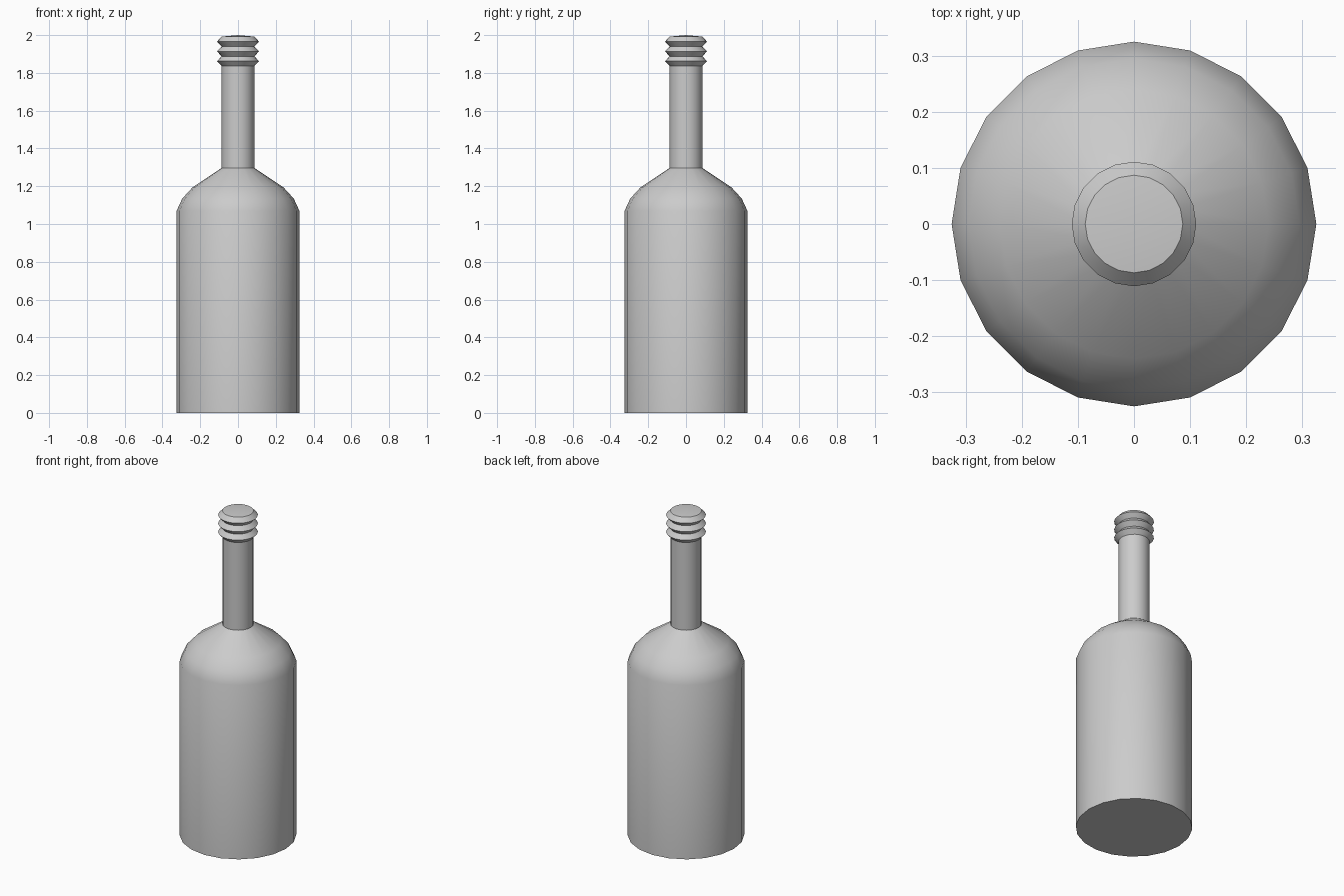
import bpy
import bmesh
import math

cube = bpy.data.objects.get("Cube")
if cube:
    bpy.data.objects.remove(cube, do_unlink=True)

SIDES = 20

grey = bpy.data.materials.new("plain grey")
grey.use_nodes = True
colour = (0.6, 0.6, 0.6, 1)
grey.diffuse_color = colour
grey.node_tree.nodes["Principled BSDF"].inputs["Base Color"].default_value = colour

# Body, rounded shoulder and neck
profile = [(0.325, 0), (0.325, 1.07), (0.295, 1.135), (0.24, 1.195),
           (0.087, 1.297), (0.087, 1.836)]
# Three ridges around the mouth
for i in range(3):
    z = 1.862 + i * 0.052
    profile += [(0.111, z), (0.087, z + 0.026)]


def lathe(name, points, top_z):
    bm = bmesh.new()
    rings = []
    for r, z in points:
        rings.append([bm.verts.new((r * math.cos(a), r * math.sin(a), z))
                      for a in (math.tau * k / SIDES for k in range(SIDES))])
    for low, high in zip(rings, rings[1:]):
        for k in range(SIDES):
            n = (k + 1) % SIDES
            bm.faces.new((low[k], low[n], high[n], high[k]))
    # Flat base and slightly domed top
    bm.faces.new(rings[0][::-1])
    tip = bm.verts.new((0, 0, top_z))
    for k in range(SIDES):
        bm.faces.new((rings[-1][k], rings[-1][(k + 1) % SIDES], tip))
    mesh = bpy.data.meshes.new(name)
    bm.to_mesh(mesh)
    bm.free()
    obj = bpy.data.objects.new(name, mesh)
    bpy.context.collection.objects.link(obj)
    return obj


bottle = lathe("bottle", profile, 2.0)
bottle.data.materials.append(grey)
bpy.ops.object.select_all(action="DESELECT")
bottle.select_set(True)
bpy.context.view_layer.objects.active = bottle
bpy.ops.object.shade_smooth_by_angle(angle=math.radians(32))
